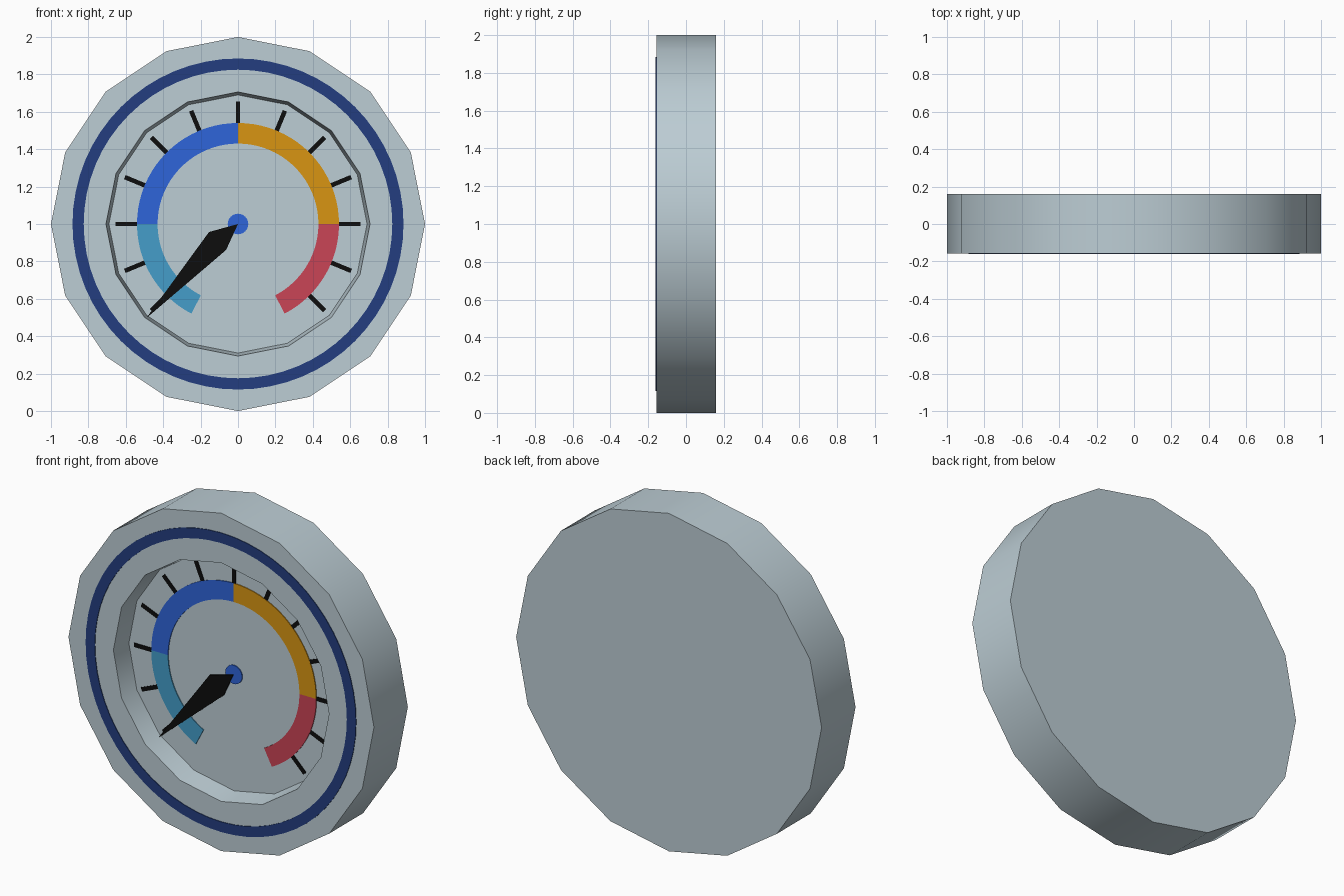
import bpy, bmesh, math

if "Cube" in bpy.data.objects:
    bpy.data.objects.remove(bpy.data.objects["Cube"])

CZ = 1.0          # dial centre height
FRONT = -0.157    # front rim plane
FLOOR = -0.035    # recessed dial plane


def material(name, r, g, b):
    m = bpy.data.materials.new(name)
    m.diffuse_color = (r, g, b, 1)
    m.use_nodes = True
    m.node_tree.nodes["Principled BSDF"].inputs["Base Color"].default_value = m.diffuse_color
    return m


GREY = material("pale_grey", 0.505, 0.61, 0.66)
NAVY = material("navy", 0.017, 0.048, 0.216)
BLUE = material("blue", 0.028, 0.131, 0.70)
TEAL = material("teal", 0.058, 0.34, 0.59)
ORANGE = material("orange", 0.69, 0.30, 0.006)
RED = material("red", 0.59, 0.058, 0.092)
BLACK = material("black", 0.004, 0.004, 0.004)


def finish(name, bm, mat, smooth=False):
    bmesh.ops.recalc_face_normals(bm, faces=bm.faces)
    me = bpy.data.meshes.new(name)
    bm.to_mesh(me)
    bm.free()
    me.materials.append(mat)
    ob = bpy.data.objects.new(name, me)
    bpy.context.collection.objects.link(ob)
    if smooth:
        bpy.ops.object.select_all(action='DESELECT')
        ob.select_set(True)
        bpy.context.view_layer.objects.active = ob
        bpy.ops.object.shade_smooth_by_angle(angle=math.radians(30))
    return ob


def polar(r, deg):
    a = math.radians(deg)
    return r * math.cos(a), CZ + r * math.sin(a)


def prism(bm, pts, back, front):
    """Solid plate from an outline in the xz plane."""
    a = [bm.verts.new((x, back, z)) for x, z in pts]
    b = [bm.verts.new((x, front, z)) for x, z in pts]
    bm.faces.new(a)
    bm.faces.new(b)
    n = len(pts)
    for i in range(n):
        j = (i + 1) % n
        bm.faces.new((a[i], a[j], b[j], b[i]))


def band(name, r0, r1, a0, a1, back, front, mat, steps):
    """Flat arc plate; a full 360 sweep closes into a ring."""
    bm = bmesh.new()
    full = abs(a1 - a0) >= 360
    rows = []
    for i in range(steps if full else steps + 1):
        row = []
        for r, y in ((r0, back), (r1, back), (r1, front), (r0, front)):
            x, z = polar(r, a0 + (a1 - a0) * i / steps)
            row.append(bm.verts.new((x, y, z)))
        rows.append(row)
    for i in range(steps):
        p, q = rows[i], rows[(i + 1) % len(rows)]
        for k in range(4):
            m = (k + 1) % 4
            bm.faces.new((p[k], p[m], q[m], q[k]))
    if not full:
        bm.faces.new(rows[0])
        bm.faces.new(rows[-1])
    return finish(name, bm, mat)


# Sixteen-sided case with a recessed dial
bm = bmesh.new()
rings = []
for r, y in ((1, 0.16), (1, FRONT), (0.706, FRONT), (0.69, FLOOR)):
    ring = []
    for k in range(16):
        x, z = polar(r, k * 22.5)
        ring.append(bm.verts.new((x, y, z)))
    rings.append(ring)
for p, q in zip(rings, rings[1:]):
    for k in range(16):
        m = (k + 1) % 16
        bm.faces.new((p[k], p[m], q[m], q[k]))
bm.faces.new(rings[0])
bm.faces.new(rings[-1])
finish("case", bm, GREY, smooth=True)

# Navy ring on the rim
band("rim_ring", 0.825, 0.885, 0, 360, FRONT + 0.003, FRONT - 0.004, NAVY, 64)

# Coloured scale segments
for name, a0, a1, mat in (("scale_low", 180, 242.5, TEAL), ("scale_mid", 90, 180, BLUE),
                          ("scale_high", 0, 90, ORANGE), ("scale_limit", -62.5, 0, RED)):
    band(name, 0.43, 0.54, a0, a1, FLOOR + 0.003, FLOOR - 0.005, mat, 20)

# Tick marks
bm = bmesh.new()
for i in range(13):
    a = math.radians(-45 + 22.5 * i)
    c, s = math.cos(a), math.sin(a)
    pts = [(r * c - t * s, CZ + r * s + t * c)
           for r, t in ((0.535, -0.012), (0.655, -0.012), (0.655, 0.012), (0.535, 0.012))]
    prism(bm, pts, FLOOR + 0.003, FLOOR - 0.004)
finish("tick_marks", bm, BLACK)

# Hub disc
bm = bmesh.new()
prism(bm, [polar(0.055, k * 15) for k in range(24)], FLOOR + 0.003, FLOOR - 0.006)
finish("hub", bm, BLUE)

# Needle
bm = bmesh.new()
prism(bm, [(0, CZ), (-0.155, CZ - 0.043), (-0.49, CZ - 0.503), (-0.064, CZ - 0.139)],
      FLOOR - 0.003, FLOOR - 0.012)
finish("needle", bm, BLACK)
